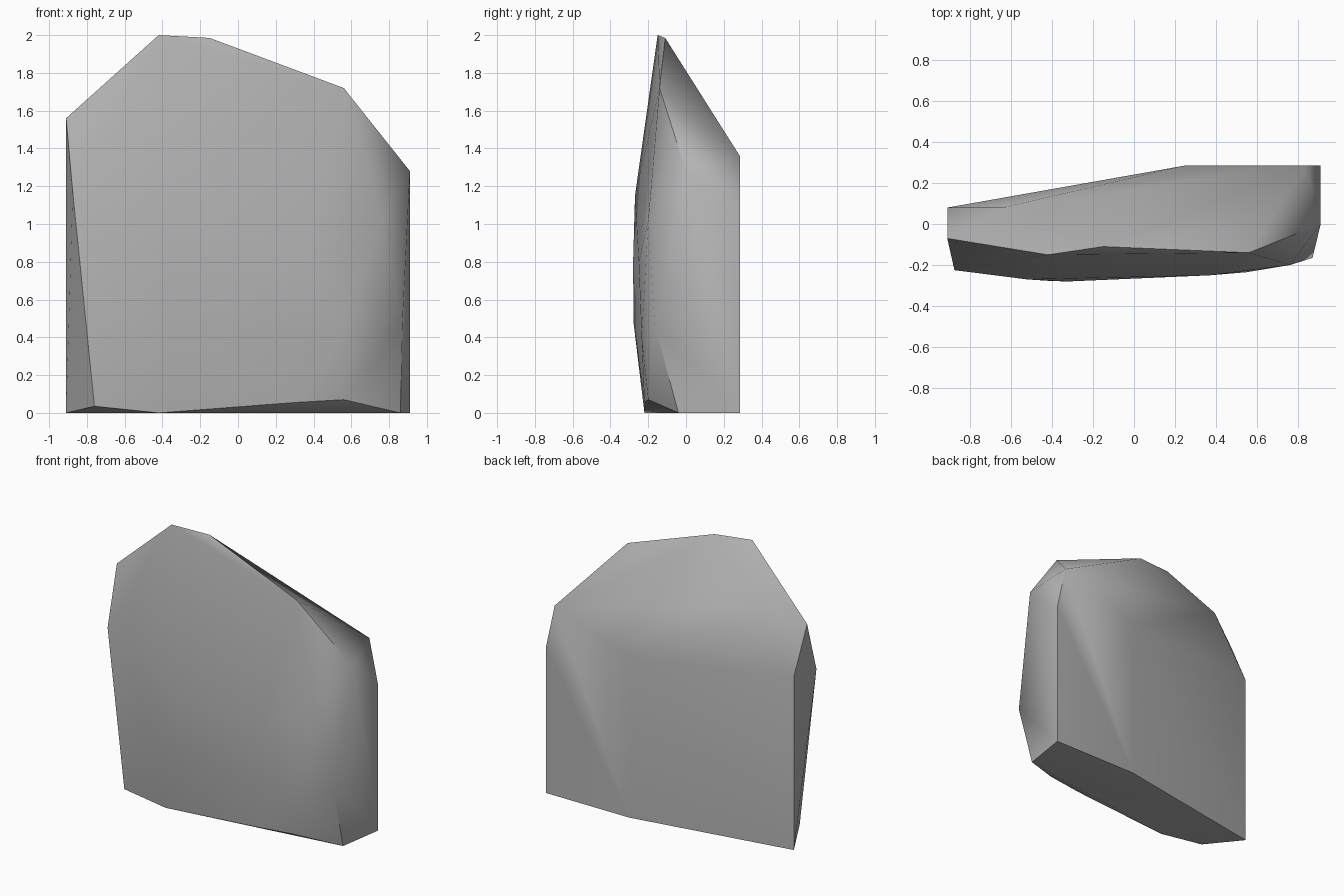
import bpy
import bmesh
import math

default_cube = bpy.data.objects.get("Cube")
if default_cube is not None:
    bpy.data.objects.remove(default_cube, do_unlink=True)


def make_material(name, colour):
    material = bpy.data.materials.new(name)
    material.use_nodes = True
    material.diffuse_color = colour
    shader = material.node_tree.nodes["Principled BSDF"]
    shader.inputs["Base Color"].default_value = colour
    shader.inputs["Roughness"].default_value = 0.9
    return material


def make_hull(name, corners, material, sharp_angle):
    """Wrap a convex chiselled stone around its corner points."""
    mesh = bpy.data.meshes.new(name)
    bm = bmesh.new()
    for corner in corners:
        bm.verts.new(corner)
    result = bmesh.ops.convex_hull(bm, input=bm.verts)
    unused = set(result["geom_interior"]) | set(result["geom_unused"])
    loose = [item for item in unused if isinstance(item, bmesh.types.BMVert)]
    bmesh.ops.delete(bm, geom=loose, context="VERTS")
    bmesh.ops.recalc_face_normals(bm, faces=bm.faces)
    bm.to_mesh(mesh)
    bm.free()
    mesh.materials.append(material)
    stone = bpy.data.objects.new(name, mesh)
    bpy.context.collection.objects.link(stone)
    bpy.ops.object.select_all(action="DESELECT")
    stone.select_set(True)
    bpy.context.view_layer.objects.active = stone
    bpy.ops.object.shade_smooth_by_angle(angle=math.radians(sharp_angle))
    return stone


# Ridge along the top and down both shoulders
ridge = [
    (-.91, -.07, 1.56), (-.42, -.15, 2), (-.15, -.11, 1.985),
    (.56, -.14, 1.72), (.91, 0, 1.28),
]

# Flat back with its sloping upper edge
back_foot = [(-.91, .08, 0), (.25, .285, 0), (.91, .285, 0)]
back_top = [
    (-.91, .08, 1.24), (-.64, .08, 1.66), (.25, .285, 1.15),
    (.84, .285, 1.36), (.91, .285, 1.04),
]

# Gently bulging front
front = [
    (-.875, -.225, 1.17), (-.52, -.27, 1.15), (-.32, -.28, .8),
    (-.4, -.278, .48), (.37, -.25, .8), (.55, -.235, .4),
    (.76, -.2, 1.02), (.87, -.165, .46),
]

# Undercut front foot
front_foot = [
    (-.76, -.2, .035), (-.42, -.22, 0), (.3, -.22, .055),
    (.56, -.2, .07), (.86, -.04, 0),
]

stone_grey = make_material("stone grey", (.45, .45, .45, 1))
make_hull("rock_slab", ridge + back_foot + back_top + front + front_foot,
          stone_grey, 40)
